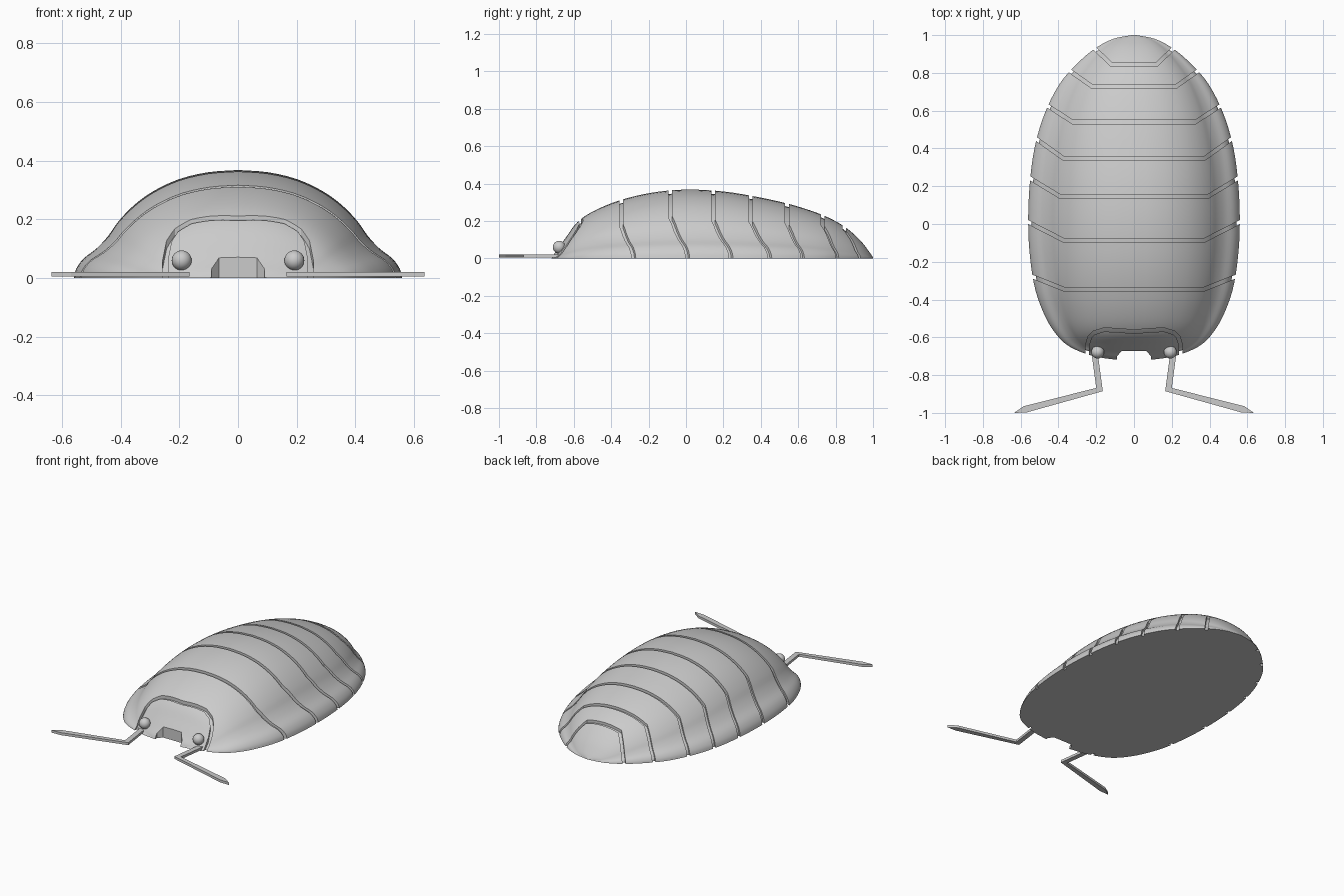
import bpy, bmesh, math
from mathutils import Vector

if "Cube" in bpy.data.objects:
    bpy.data.objects.remove(bpy.data.objects["Cube"])

grey = bpy.data.materials.new("shell grey")
grey.diffuse_color = (0.6, 0.6, 0.6, 1)
grey.use_nodes = True
grey.node_tree.nodes["Principled BSDF"].inputs["Base Color"].default_value = grey.diffuse_color

# Body stations: y, half width, height
STATIONS = [(-.718, .10, .008), (-.705, .19, .03), (-.68, .275, .06), (-.64, .355, .115), (-.58, .415, .195),
            (-.49, .47, .255), (-.35, .522, .312), (-.18, .55, .352), (0, .56, .368),
            (.2, .553, .358), (.4, .527, .325), (.58, .475, .283), (.74, .395, .228),
            (.85, .30, .168), (.93, .205, .098), (.98, .11, .035), (1, .012, .005)]
# Half cross-section: fraction of half width, fraction of height
SECTION = [(0, 1), (.18, .98), (.36, .915), (.52, .80), (.64, .665), (.73, .52),
           (.79, .39), (.86, .275), (.94, .18), (.985, .085), (1, 0)]


def smooth(points, steps):
    """Catmull-Rom curve through the points."""
    p = [Vector(q) for q in points]
    p = [2 * p[0] - p[1]] + p + [2 * p[-1] - p[-2]]
    out = []
    for i in range(1, len(p) - 2):
        a, b, c, d = p[i - 1:i + 3]
        for k in range(steps):
            t = k / steps
            out.append(.5 * (2 * b + (c - a) * t + (2 * a - 5 * b + 4 * c - d) * t * t
                             + (3 * b - a - 3 * c + d) * t ** 3))
    return out + [p[-2]]


def finish(name, bm):
    bmesh.ops.recalc_face_normals(bm, faces=bm.faces)
    mesh = bpy.data.meshes.new(name)
    bm.to_mesh(mesh)
    bm.free()
    mesh.materials.append(grey)
    ob = bpy.data.objects.new(name, mesh)
    bpy.context.collection.objects.link(ob)
    return ob


def dome(name, sy=1, sw=1, sh=1, skirt=0):
    """Loft the cross-section along the body, closed underneath."""
    half = smooth([(a, b, 0) for a, b in SECTION], 3)
    section = [(-q.x, q.y) for q in reversed(half[1:])] + [(q.x, q.y) for q in half]
    bm = bmesh.new()
    rings = []
    for y, w, h in smooth(STATIONS, 4):
        y = .14 + (y - .14) * sy
        pts = [(a * w * sw, y, max(b, 0) * h * sh) for a, b in section]
        if skirt:
            pts = [(pts[0][0], y, -skirt)] + pts + [(pts[-1][0], y, -skirt)]
        rings.append([bm.verts.new(p) for p in pts])
    for r, s in zip(rings, rings[1:]):
        for j in range(len(r)):
            k = (j + 1) % len(r)
            bm.faces.new((r[j], r[k], s[k], s[j]))
    bm.faces.new(rings[0])
    bm.faces.new(rings[-1])
    return finish(name, bm)


def prism(name, outline, z0, z1):
    bm = bmesh.new()
    low, high = ([bm.verts.new((x, y, z)) for x, y in outline] for z in (z0, z1))
    bm.faces.new(low)
    bm.faces.new(high)
    for i in range(len(low)):
        k = (i + 1) % len(low)
        bm.faces.new((low[i], low[k], high[k], high[i]))
    return finish(name, bm)


def strip(name, path, width):
    """Upright wall of constant width along a plan path."""
    p = [Vector(q) for q in path]
    left, right = [], []
    for i, q in enumerate(p):
        a = (q - p[i - 1]).normalized() if i else (p[1] - q).normalized()
        b = (p[i + 1] - q).normalized() if i < len(p) - 1 else a
        t = (a + b).normalized()
        n = Vector((-t.y, t.x)) * (width / 2 / max(t.dot(a), .5))
        left.append(q + n)
        right.append(q - n)
    return prism(name, left + right[::-1], -.03, .6)


def subtract(ob, cutter):
    m = ob.modifiers.new("cut", 'BOOLEAN')
    m.operation, m.solver, m.object = 'DIFFERENCE', 'EXACT', cutter
    bpy.context.view_layer.objects.active = ob
    bpy.ops.object.modifier_apply(modifier=m.name)


def remove(ob):
    bpy.data.objects.remove(ob, do_unlink=True)


def shade(ob, degrees=28):
    bpy.ops.object.select_all(action='DESELECT')
    ob.select_set(True)
    bpy.context.view_layer.objects.active = ob
    bpy.ops.object.shade_smooth_by_angle(angle=math.radians(degrees))


# Shell with shallow grooves between the plates
shell = dome("shell")
core = dome("groove_floor", .98, .97, .95, .06)
grooves = [(-.345, .37, -.27, .56), (-.085, .375, .02, .58), (.145, .39, .26, .58),
           (.345, .37, .47, .545), (.54, .325, .64, .48), (.73, .225, .825, .36),
           (.845, .12, .945, .225)]
paths = [[(-x1, y1), (-x0, y0), (x0, y0), (x1, y1)] for y0, x0, y1, x1 in grooves]
# Head outline groove
side = [(.247, -.8), (.247, -.64), (.235, -.60), (.21, -.575), (.16, -.56), (.10, -.562)]
paths.append([(-x, y) for x, y in side] + [(0, -.57)] + side[::-1])
for path in paths:
    cutter = strip("groove_cutter", path, .019)
    subtract(cutter, core)
    subtract(shell, cutter)
    remove(cutter)
remove(core)

# Mouth notch
mouth = prism("mouth_cutter", [(-.09, -.8), (.09, -.8), (.09, -.70), (.065, -.672),
                               (-.065, -.672), (-.09, -.70)], -.05, .08)
subtract(shell, mouth)
remove(mouth)
shade(shell)

# Eyes and bent flat antennae
feeler = [(.195, -.66), (.228, -.66), (.2, -.868), (.585, -.965), (.635, -1),
          (.57, -.998), (.165, -.885)]
for s, label in ((-1, "left"), (1, "right")):
    bm = bmesh.new()
    bmesh.ops.create_uvsphere(bm, u_segments=24, v_segments=16, radius=.034)
    bmesh.ops.translate(bm, verts=bm.verts, vec=(s * .192, -.678, .06))
    shade(finish(label + "_eye", bm))
    prism(label + "_antenna", [(s * x, y) for x, y in feeler], .005, .021)
